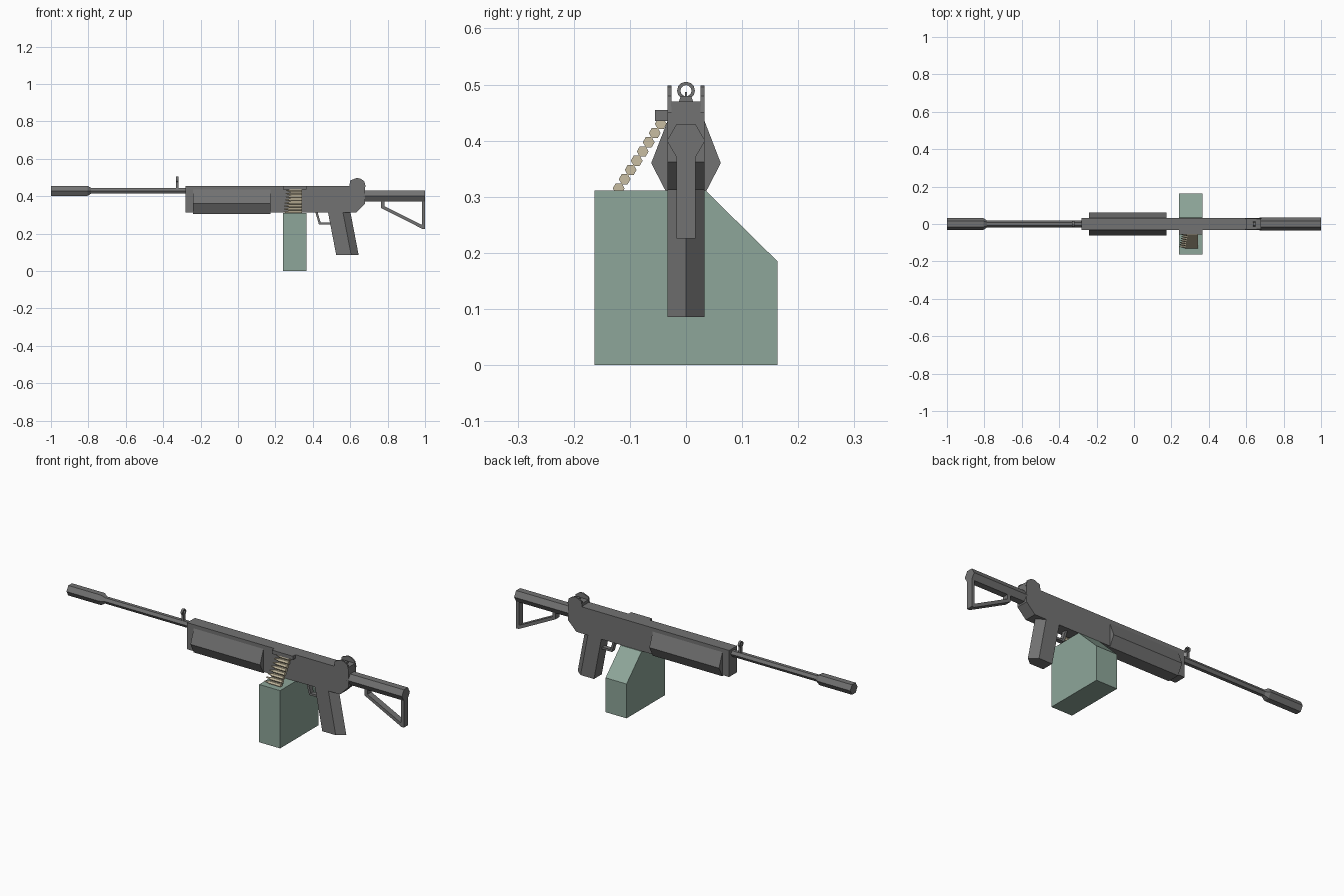
import bpy, bmesh, math
from mathutils import Matrix, Vector

old = bpy.data.objects.get("Cube")
if old:
    bpy.data.objects.remove(old, do_unlink=True)


def material(name, rgb):
    m = bpy.data.materials.new(name)
    m.use_nodes = True
    colour = (*rgb, 1)
    m.diffuse_color = colour
    m.node_tree.nodes["Principled BSDF"].inputs["Base Color"].default_value = colour
    return m


steel = material("gun grey", (0.17, 0.17, 0.17))
green = material("dull green", (0.27, 0.38, 0.32))
brass = material("pale brass", (0.58, 0.51, 0.36))


def finish(name, bm, mat):
    bmesh.ops.recalc_face_normals(bm, faces=bm.faces)
    mesh = bpy.data.meshes.new(name)
    bm.to_mesh(mesh)
    bm.free()
    mesh.materials.append(mat)
    ob = bpy.data.objects.new(name, mesh)
    bpy.context.collection.objects.link(ob)
    return ob


def loft(name, rings, mat):
    """Skin a list of equal-length rings and cap both ends."""
    bm = bmesh.new()
    rows = [[bm.verts.new(p) for p in ring] for ring in rings]
    n = len(rows[0])
    for a, b in zip(rows, rows[1:]):
        for i in range(n):
            j = (i + 1) % n
            bm.faces.new((a[i], a[j], b[j], b[i]))
    bm.faces.new(rows[0])
    bm.faces.new(rows[-1])
    return finish(name, bm, mat)


def side_plate(name, profile, y0, y1, mat=steel):
    """Extrude an (x, z) profile across the width."""
    return loft(name, [[(x, y, z) for x, z in profile] for y in (y0, y1)], mat)


def long_prism(name, profile, x0, x1, mat=steel):
    """Extrude a (y, z) profile along the length."""
    return loft(name, [[(x, y, z) for y, z in profile] for x in (x0, x1)], mat)


def rod(name, stations, y, z, mat=steel, sides=6):
    """Turned rod along x from (x, radius) stations, with flat top."""
    angles = [2 * math.pi * i / sides for i in range(sides)]
    return loft(name, [[(x, y + r * math.cos(a), z + r * math.sin(a)) for a in angles]
                       for x, r in stations], mat)


def box(name, x0, x1, y0, y1, z0, z1, mat=steel):
    return side_plate(name, [(x0, z0), (x1, z0), (x1, z1), (x0, z1)], y0, y1, mat)


def frame(name, outer, inner, half):
    """Open strip between two matching (x, z) lines, given a width."""
    return side_plate(name, outer + inner[::-1], -half, half)


# Receiver with angled lower rear corner
side_plate("receiver", [(-0.28, 0.312), (0.63, 0.312), (0.68, 0.362),
                        (0.68, 0.455), (-0.28, 0.455)], -0.033, 0.033)

# Bulged handguard on both sides
for side, label in ((-1, "right"), (1, "left")):
    long_prism("handguard_" + label,
               [(0, 0.306), (side * 0.034, 0.306), (side * 0.062, 0.36),
                (side * 0.033, 0.435), (0, 0.435)], -0.24, 0.175)

# Barrel and muzzle
rod("barrel", [(-0.82, 0.018), (-0.27, 0.018)], 0, 0.429)
rod("muzzle", [(-1.0, 0.031), (-0.805, 0.031), (-0.785, 0.018)], 0, 0.429)

# Front sight: stem, hood ring and post
box("front_sight_stem", -0.331, -0.319, -0.007, 0.007, 0.44, 0.476)
box("front_sight_post", -0.328, -0.322, -0.002, 0.002, 0.474, 0.487)
rings = []
for k in range(13):
    a = 2 * math.pi * k / 12
    rings.append([(x, r * math.cos(a), 0.489 + r * math.sin(a))
                  for x, r in ((-0.331, 0.016), (-0.319, 0.016),
                               (-0.319, 0.010), (-0.331, 0.010))])
loft("front_sight_hood", rings, steel)

# Rear sight: base, two ears and a notch block
box("rear_sight_base", 0.60, 0.68, -0.027, 0.027, 0.45, 0.47)
ear = [(0.595, 0.45), (0.60, 0.484), (0.615, 0.49), (0.635, 0.498),
       (0.655, 0.494), (0.675, 0.48), (0.683, 0.45)]
for side, label in ((-1, "right"), (1, "left")):
    side_plate("rear_sight_ear_" + label, ear, side * 0.026, side * 0.033)
long_prism("rear_sight_notch", [(-0.013, 0.469), (0.013, 0.469), (0.009, 0.48),
                                (-0.009, 0.48)], 0.635, 0.65)

# Stock tube and open butt frame
rod("stock_tube", [(0.67, 0.034), (1.0, 0.034)], 0, 0.400)
frame("stock_frame",
      [(0.765, 0.38), (0.765, 0.337), (0.985, 0.226), (1.0, 0.226), (1.0, 0.38)],
      [(0.783, 0.38), (0.783, 0.347), (0.982, 0.247), (0.983, 0.25), (0.983, 0.38)],
      0.017)

# Raked grip with a ridged back
grip = [(0, -0.033), (0.08, -0.033), (0.12, 0), (0.08, 0.033), (0, 0.033)]
loft("grip", [[(x0 + dx, y, z) for dx, y in grip]
              for x0, z in ((0.48, 0.32), (0.525, 0.086))], steel)

# Trigger guard
frame("trigger_guard",
      [(0.412, 0.32), (0.433, 0.248), (0.50, 0.248)],
      [(0.424, 0.32), (0.442, 0.259), (0.50, 0.259)], 0.012)

# Feed cover and ammunition box
box("feed_cover", 0.24, 0.365, -0.055, -0.03, 0.435, 0.455)
long_prism("ammunition_box", [(-0.163, 0), (0.163, 0), (0.163, 0.185),
                              (0.035, 0.311), (-0.163, 0.311)], 0.24, 0.365, green)

# Belt of pointed rounds rising from the box to the feed
start, end = Vector((-0.120, 0.315)), Vector((-0.045, 0.430))
for i in range(8):
    y, z = start.lerp(end, i / 7)
    shift = 0.002 * i
    rod("round_%d" % (i + 1),
        [(0.243 + shift, 0.002), (0.265 + shift, 0.007),
         (0.275 + shift, 0.0105), (0.343, 0.0105)], y, z, brass)
